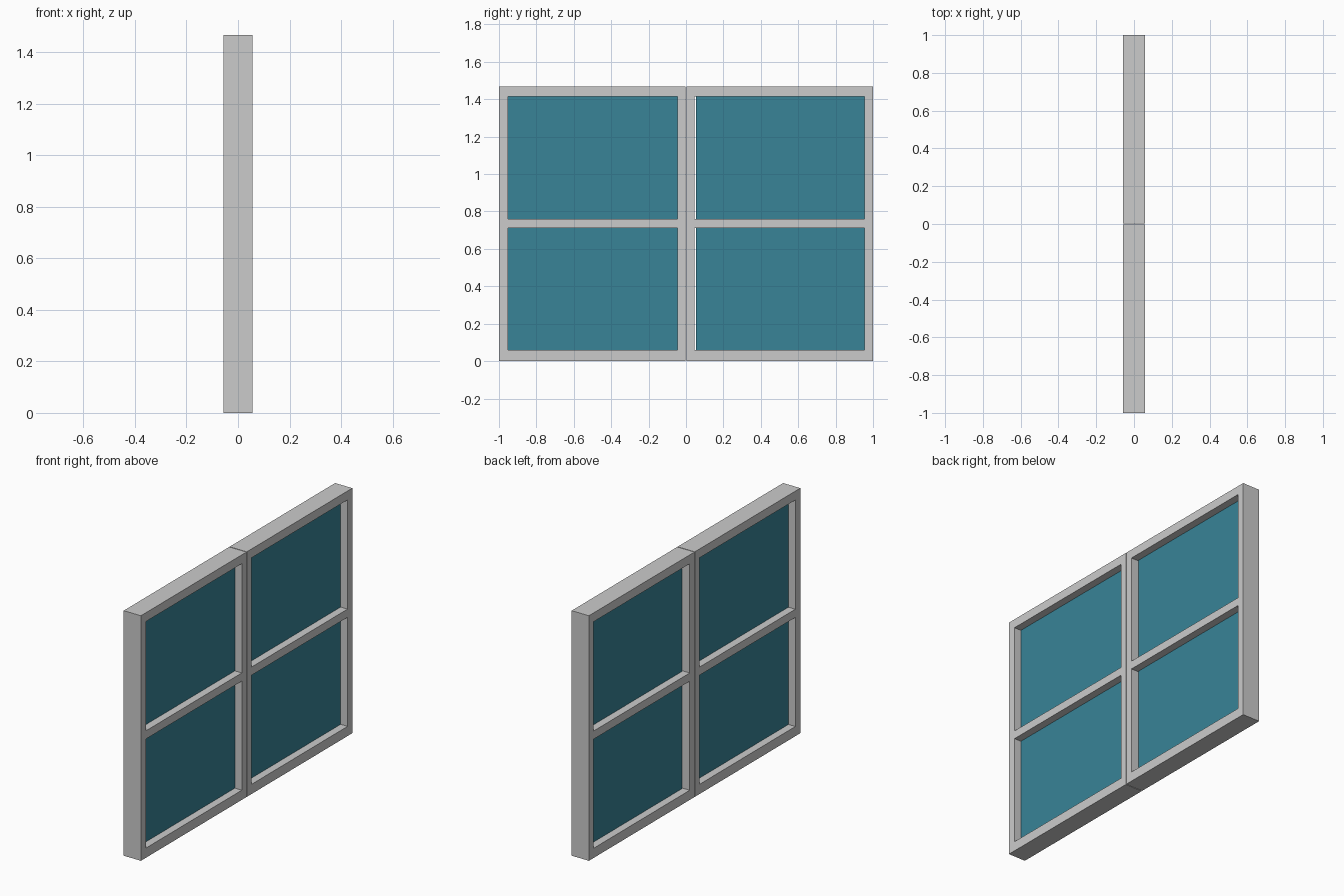
import bpy, bmesh

if "Cube" in bpy.data.objects:
    bpy.data.objects.remove(bpy.data.objects["Cube"])

HALF = 0.057                                  # half depth of the sash frames
Z = [0.0, 0.058, 0.711, 0.76, 1.414, 1.467]   # rail edges

glass = bpy.data.materials.new("glass")
glass.diffuse_color = (0.04, 0.23, 0.31, 1.0)
glass.use_nodes = True
glass.node_tree.nodes["Principled BSDF"].inputs["Base Color"].default_value = glass.diffuse_color


def add_object(name, bm, material=None):
    bmesh.ops.recalc_face_normals(bm, faces=bm.faces)
    mesh = bpy.data.meshes.new(name)
    bm.to_mesh(mesh)
    bm.free()
    if material:
        mesh.materials.append(material)
    obj = bpy.data.objects.new(name, mesh)
    bpy.context.collection.objects.link(obj)
    return obj


def sash_frame(name, ys):
    """Grid of cells with the two lights left open, extruded through the depth."""
    bm = bmesh.new()
    v = [[bm.verts.new((-HALF, y, z)) for z in Z] for y in ys]
    for i in range(len(ys) - 1):
        for j in range(len(Z) - 1):
            if i == 1 and j in (1, 3):
                continue
            bm.faces.new((v[i][j], v[i + 1][j], v[i + 1][j + 1], v[i][j + 1]))
    ext = bmesh.ops.extrude_face_region(bm, geom=bm.faces[:], use_keep_orig=True)
    top = [g for g in ext["geom"] if isinstance(g, bmesh.types.BMVert)]
    bmesh.ops.translate(bm, verts=top, vec=(2 * HALF, 0, 0))
    return add_object(name, bm)


def pane(name, y0, y1, z0, z1, half=0.011):
    bm = bmesh.new()
    bmesh.ops.create_cube(bm, size=1)
    bmesh.ops.scale(bm, verts=bm.verts, vec=(2 * half, y1 - y0, z1 - z0))
    bmesh.ops.translate(bm, verts=bm.verts, vec=(0, (y0 + y1) / 2, (z0 + z1) / 2))
    return add_object(name, bm, glass)


# Two matching sashes side by side with a hairline seam between them
sashes = {
    "left": ([-1.0, -0.953, -0.045, -0.002], -0.953, -0.045),
    "right": ([0.002, 0.046, 0.955, 1.0], 0.053, 0.955),
}
for side, (ys, g0, g1) in sashes.items():
    sash_frame(f"{side}_sash_frame", ys)
    # Upper and lower glass panes, set mid-depth
    for level, j in (("lower", 1), ("upper", 3)):
        pane(f"{side}_{level}_pane", g0, g1, Z[j], Z[j + 1])
